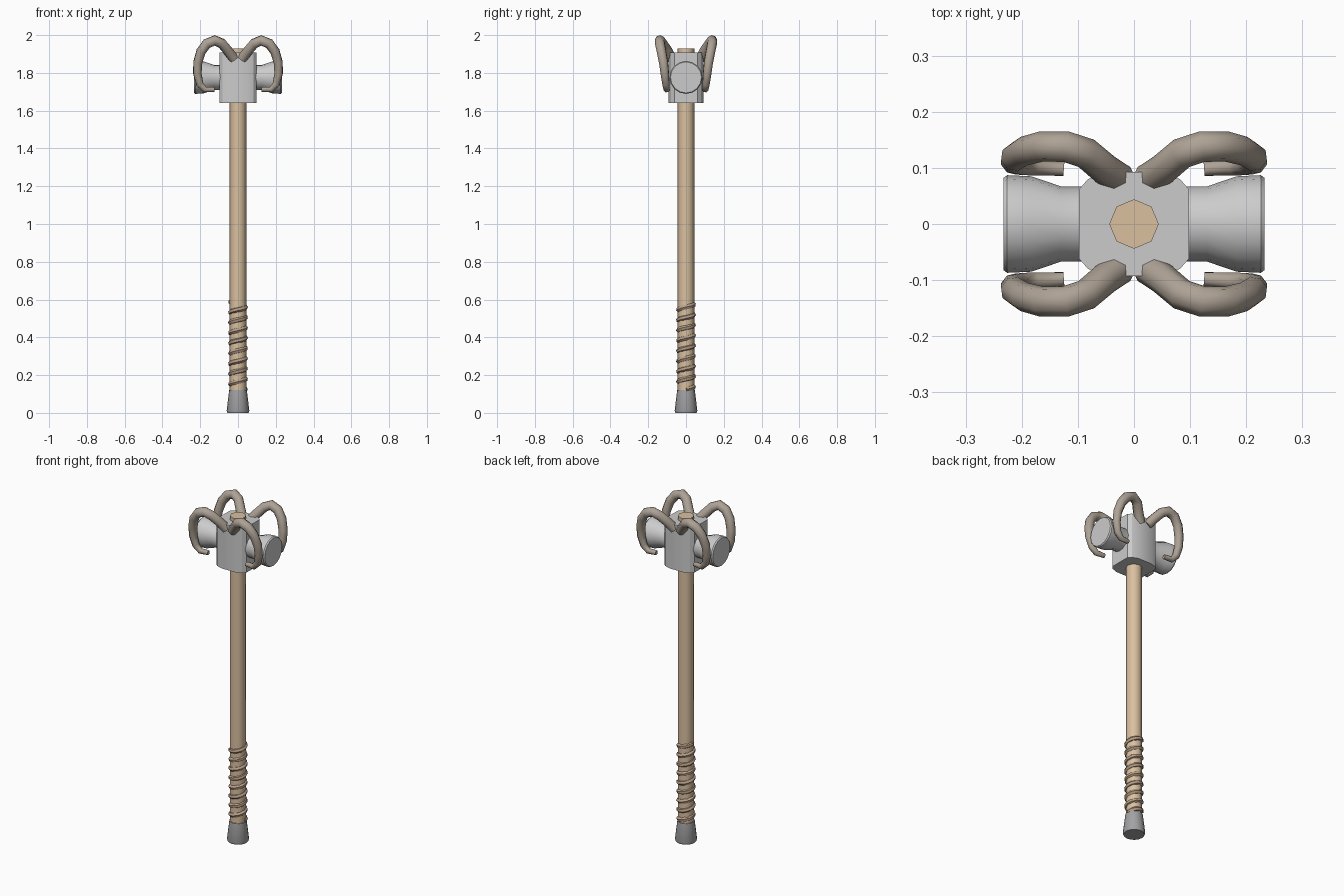
import bpy, bmesh, math
from mathutils import Matrix

if "Cube" in bpy.data.objects:
    bpy.data.objects.remove(bpy.data.objects["Cube"])


def material(name, rgb):
    m = bpy.data.materials.new(name)
    m.diffuse_color = (*rgb, 1)
    m.use_nodes = True
    m.node_tree.nodes["Principled BSDF"].inputs["Base Color"].default_value = m.diffuse_color
    return m


wood = material("wood", (0.7, 0.53, 0.35))
leather = material("leather", (0.48, 0.35, 0.25))
horn_mat = material("horn", (0.42, 0.36, 0.30))
dark = material("dark_metal", (0.36, 0.36, 0.37))


def finish(obj, mat=None, angle=40):
    if mat:
        obj.data.materials.append(mat)
    bpy.ops.object.select_all(action='DESELECT')
    obj.select_set(True)
    bpy.context.view_layer.objects.active = obj
    bpy.ops.object.shade_smooth_by_angle(angle=math.radians(angle))
    return obj


def mesh_object(name, bm):
    bmesh.ops.recalc_face_normals(bm, faces=bm.faces)
    me = bpy.data.meshes.new(name)
    bm.to_mesh(me)
    bm.free()
    obj = bpy.data.objects.new(name, me)
    bpy.context.collection.objects.link(obj)
    return obj


def lathe(name, profile, sides, matrix=Matrix(), mat=None, angle=40):
    """Solid of revolution about local z from (radius, height) points."""
    bm = bmesh.new()
    rings = []
    for r, z in profile:
        rings.append([bm.verts.new((r * math.cos(2 * math.pi * i / sides),
                                    r * math.sin(2 * math.pi * i / sides), z))
                      for i in range(sides)])
    for a, b in zip(rings, rings[1:]):
        for i in range(sides):
            j = (i + 1) % sides
            bm.faces.new((a[i], a[j], b[j], b[i]))
    bm.faces.new(rings[0])
    bm.faces.new(rings[-1])
    bm.transform(matrix)
    return finish(mesh_object(name, bm), mat, angle)


def tube(name, points, radii, depth, mat, spline='POLY', bevel=1, steps=2):
    """Tapered round tube along a path, converted to mesh."""
    cu = bpy.data.curves.new(name, 'CURVE')
    cu.dimensions = '3D'
    cu.bevel_depth = depth
    cu.bevel_resolution = bevel
    cu.use_fill_caps = True
    cu.resolution_u = steps
    sp = cu.splines.new(spline)
    sp.points.add(len(points) - 1)
    for p, co, r in zip(sp.points, points, radii):
        p.co = (*co, 1)
        p.radius = r
    obj = bpy.data.objects.new(name, cu)
    bpy.context.collection.objects.link(obj)
    bpy.ops.object.select_all(action='DESELECT')
    obj.select_set(True)
    bpy.context.view_layer.objects.active = obj
    bpy.ops.object.convert(target='MESH')
    return finish(bpy.context.object, mat, 50)


# Wooden shaft and metal pommel
lathe("shaft", [(0.044, 0.08), (0.044, 1.93)], 8, mat=wood, angle=50)
lathe("pommel", [(0.056, 0.0), (0.06, 0.012), (0.047, 0.12)], 16, mat=dark)

# Spiral leather wrap on the grip
turns, seg = 8.5, 12
count = int(turns * seg)
helix = []
for i in range(count + 1):
    a = 2 * math.pi * i / seg
    helix.append((0.039 * math.cos(a), 0.039 * math.sin(a), 0.125 + 0.462 * i / count))
tube("grip_wrap", helix, [1] * len(helix), 0.014, leather)

# Central head block with chamfered corners
q = [(0.098, 0.062), (0.082, 0.08), (0.045, 0.093)]
outline = (q + [(-x, y) for x, y in reversed(q)]
           + [(-x, -y) for x, y in q] + [(x, -y) for x, y in reversed(q)])
bm = bmesh.new()
base = bm.faces.new([bm.verts.new((x, y, 1.64)) for x, y in outline])
top = bmesh.ops.extrude_face_region(bm, geom=[base], use_keep_orig=True)
bmesh.ops.translate(bm, vec=(0, 0, 0.268),
                    verts=[v for v in top["geom"] if isinstance(v, bmesh.types.BMVert)])
finish(mesh_object("head_block", bm), angle=25)

# Flared striking faces on both sides
face_profile = [(0.067, 0.06), (0.067, 0.13), (0.085, 0.183), (0.087, 0.226), (0.082, 0.233)]
for side, sx in (("right", 1), ("left", -1)):
    m = Matrix.Translation((0, 0, 1.776)) @ Matrix.Rotation(sx * math.pi / 2, 4, 'Y')
    lathe("striking_face_" + side, face_profile, 16, m, angle=35)

# Four curled horns
path = [(0.022, 0.078, 1.875), (0.052, 0.098, 1.915), (0.085, 0.126, 1.955),
        (0.122, 0.138, 1.972), (0.165, 0.138, 1.955), (0.196, 0.130, 1.913),
        (0.213, 0.119, 1.855), (0.215, 0.112, 1.795), (0.202, 0.106, 1.740),
        (0.176, 0.102, 1.712), (0.125, 0.098, 1.712)]
taper = [0.028, 0.028, 0.028, 0.028, 0.027, 0.026, 0.025, 0.023, 0.020, 0.017, 0.013]
for sx in (1, -1):
    for sy in (1, -1):
        name = "horn_%s_%s" % ("back" if sy > 0 else "front", "right" if sx > 0 else "left")
        tube(name, [(x * sx, y * sy, z) for x, y, z in path],
             taper, 1.0, horn_mat, bevel=2)
